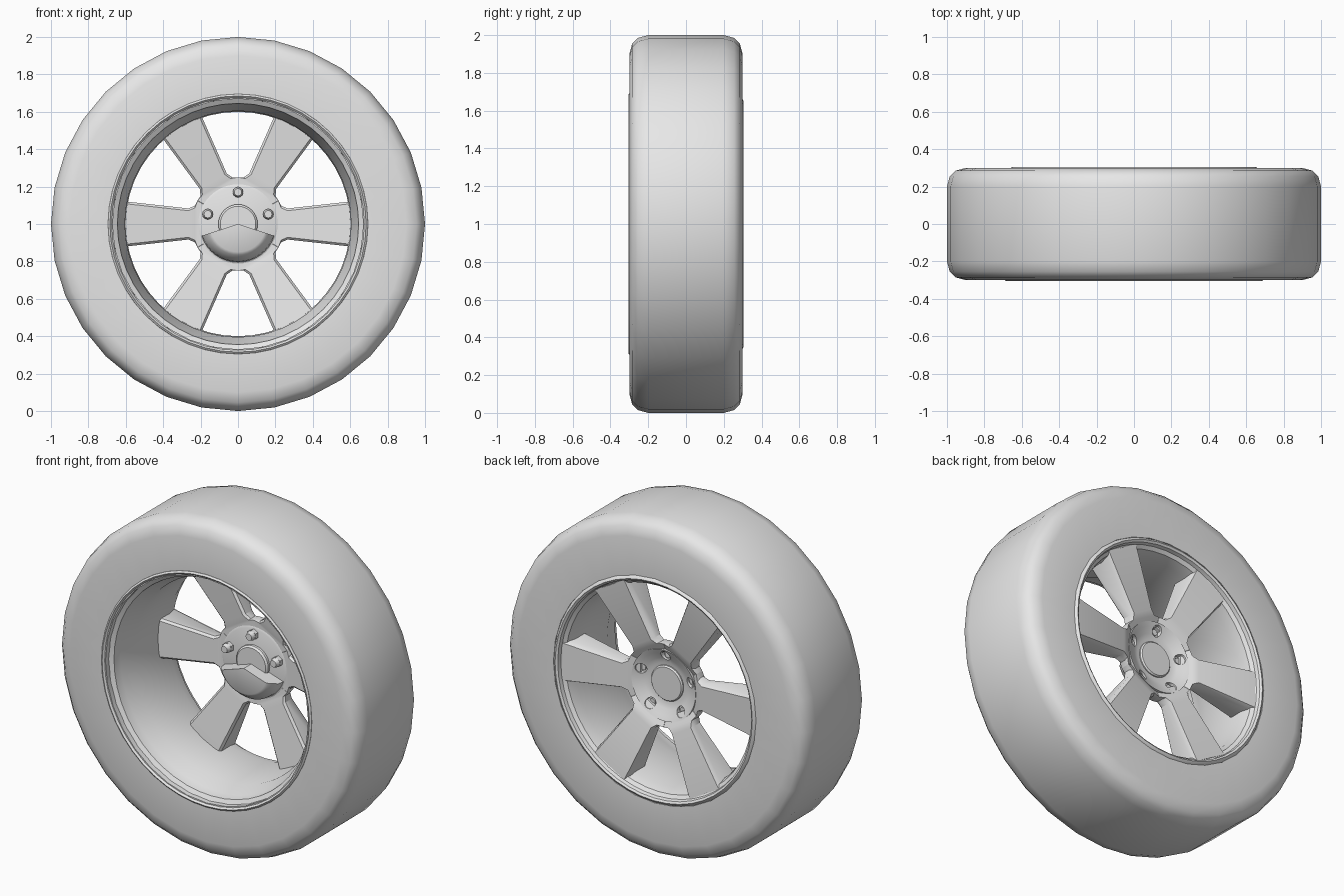
import bpy, bmesh, math
from mathutils import Matrix, Vector

if "Cube" in bpy.data.objects:
    bpy.data.objects.remove(bpy.data.objects["Cube"], do_unlink=True)

grey = bpy.data.materials.new("plain grey")
grey.use_nodes = True
grey.diffuse_color = (0.8, 0.8, 0.8, 1)
grey.node_tree.nodes["Principled BSDF"].inputs["Base Color"].default_value = (0.8, 0.8, 0.8, 1)


def at(r, angle, y):
    """Point at a radius and angle around the axle."""
    return Vector((r * math.cos(angle), y, 1 + r * math.sin(angle)))


def finish(bm, name, smooth=35):
    bmesh.ops.remove_doubles(bm, verts=bm.verts, dist=0.0001)
    bmesh.ops.recalc_face_normals(bm, faces=bm.faces)
    mesh = bpy.data.meshes.new(name)
    bm.to_mesh(mesh)
    bm.free()
    mesh.materials.append(grey)
    ob = bpy.data.objects.new(name, mesh)
    bpy.context.collection.objects.link(ob)
    shade(ob, smooth)
    return ob


def shade(ob, angle):
    bpy.ops.object.select_all(action='DESELECT')
    ob.select_set(True)
    bpy.context.view_layer.objects.active = ob
    bpy.ops.object.shade_smooth_by_angle(angle=math.radians(angle))


def loft(bm, rings, closed):
    """Bridge equal rings of points; cap both ends when open."""
    rings = [[bm.verts.new(p) for p in ring] for ring in rings]
    n = len(rings[0])
    pairs = list(zip(rings, rings[1:]))
    if closed:
        pairs.append((rings[-1], rings[0]))
    else:
        bm.faces.new(rings[0])
        bm.faces.new(rings[-1])
    for a, b in pairs:
        for i in range(n):
            j = (i + 1) % n
            bm.faces.new((a[i], a[j], b[j], b[i]))


def lathe(name, profile, steps=32, start=0.0, sweep=360.0, smooth=35):
    """Revolve a closed (radius, y) profile about the axle."""
    bm = bmesh.new()
    full = sweep == 360
    rings = []
    for k in range(steps if full else steps + 1):
        a = math.radians(start + sweep * k / steps)
        rings.append([at(r, a, y) for r, y in profile])
    loft(bm, rings, full)
    bmesh.ops.dissolve_degenerate(bm, dist=0.0001, edges=bm.edges)
    return finish(bm, name, smooth)


def studs(bm, y0, y1, r0, r1, sides):
    """Five tapered cylinders on the bolt circle."""
    for k in range(5):
        c = at(0.17, math.radians(90 + 72 * k), (y0 + y1) / 2)
        bmesh.ops.create_cone(bm, cap_ends=True, segments=sides, radius1=r0, radius2=r1, depth=y1 - y0,
                              matrix=Matrix.Translation(c) @ Matrix.Rotation(-math.pi / 2, 4, 'X'))


# Tyre: flat tread, rounded shoulders, flat sidewalls
shoulder = [(0.67, 0.295), (0.90, 0.30), (0.955, 0.285), (0.985, 0.255), (1.0, 0.20)]
lathe("tyre", shoulder + [(r, -y) for r, y in reversed(shoulder)], smooth=40)

# Rim: stepped front lip, tapered barrel, thin rolled back lip
lathe("rim", [(0.70, -0.27), (0.695, -0.297), (0.685, -0.305), (0.675, -0.295), (0.67, -0.265),
              (0.645, -0.25), (0.638, -0.20), (0.605, -0.12), (0.60, 0.20), (0.615, 0.26),
              (0.635, 0.275), (0.64, 0.297), (0.652, 0.305), (0.665, 0.297), (0.68, 0.27)], steps=48)

# Hub: flat front, dished back with five bolt recesses
hub = lathe("hub", [(0, 0.15), (0.20, 0.15), (0.212, 0.155), (0.212, 0.212),
                    (0.185, 0.20), (0.15, 0.182), (0.12, 0.172), (0, 0.172)], steps=48)
bm = bmesh.new()
studs(bm, 0.165, 0.24, 0.028, 0.034, 20)
cutter = finish(bm, "bolt_recess_cutter")
cutter.hide_render = True
cut = hub.modifiers.new("bolt_recesses", 'BOOLEAN')
cut.operation = 'DIFFERENCE'
cut.solver = 'EXACT'
cut.object = cutter
bpy.context.view_layer.objects.active = hub
bpy.ops.object.modifier_apply(modifier=cut.name)
bpy.data.objects.remove(cutter, do_unlink=True)
shade(hub, 35)

# Centre cap, seen on both sides of the hub
lathe("centre_cap", [(0, 0.125), (0.095, 0.125), (0.105, 0.135), (0.105, 0.178), (0.098, 0.186), (0, 0.186)])

# Six spokes: chamfered bars that flare into the hub and widen to the rim
stations = [(0.17, 0.098, 0.155, 0.188), (0.2165, 0.125, 0.155, 0.212), (0.23, 0.099, 0.152, 0.22),
            (0.264, 0.083, 0.147, 0.232), (0.625, 0.123, 0.10, 0.275)]
bm = bmesh.new()
for k in range(6):
    a = k * math.pi / 3
    out, side = Vector((math.cos(a), 0, math.sin(a))), Vector((-math.sin(a), 0, math.cos(a)))
    rings = []
    for r, w, front, back in stations:
        inset = 0.001 if r < 0.22 else 0.012
        half = [(w - inset, front), (w, front + inset), (w, back - 2 * inset), (w - inset, back)]
        section = half + [(-s, y) for s, y in reversed(half)]
        rings.append([out * r + side * s + Vector((0, y, 1)) for s, y in section])
    loft(bm, rings, False)
finish(bm, "spokes", 30)

# Wheel nuts: hexagonal body with a tapered tip on the front, round stub behind
bm = bmesh.new()
studs(bm, 0.125, 0.16, 0.031, 0.031, 6)
studs(bm, 0.10, 0.125, 0.02, 0.028, 12)
studs(bm, 0.16, 0.175, 0.02, 0.018, 12)
finish(bm, "wheel_nuts")

# Partial hub cover: two fifths of a tapered drum below the axle
lathe("hub_cover", [(0, 0.055), (0.15, 0.055), (0.165, 0.065), (0.20, 0.11), (0.205, 0.155), (0, 0.155)],
      steps=16, start=198, sweep=144)
